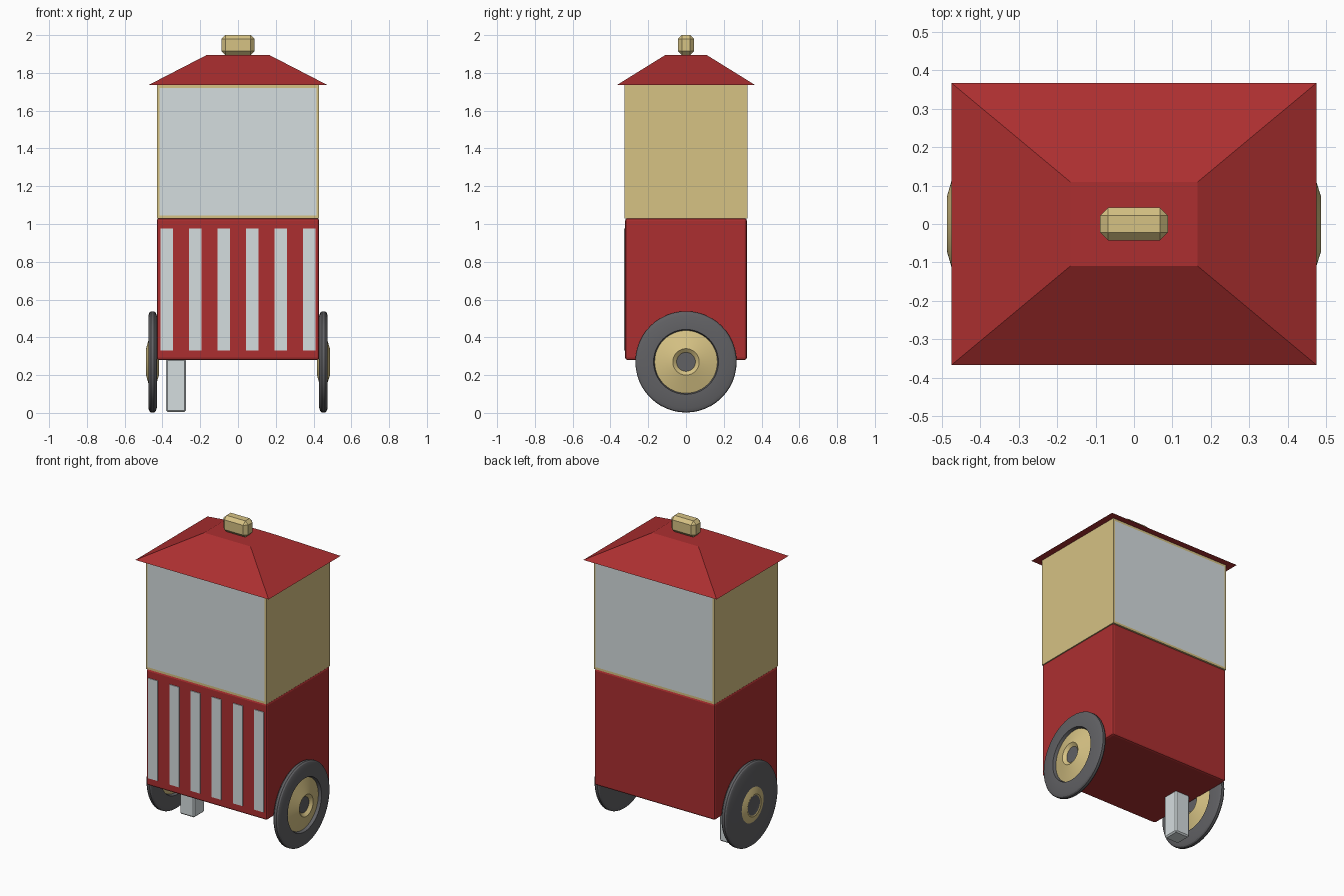
import bpy, bmesh, math
from mathutils import Matrix

if "Cube" in bpy.data.objects:
    bpy.data.objects.remove(bpy.data.objects["Cube"])


def material(name, rgb):
    m = bpy.data.materials.new(name)
    lin = [((c / 255 + 0.055) / 1.055) ** 2.4 for c in rgb]
    m.diffuse_color = (*lin, 1)
    m.use_nodes = True
    m.node_tree.nodes["Principled BSDF"].inputs["Base Color"].default_value = m.diffuse_color
    return m


RED = material("red paint", (172, 47, 48))
GOLD = material("warm gold", (214, 194, 132))
PALE = material("pale grey", (213, 221, 223))
RUBBER = material("dark rubber", (97, 97, 100))


def finish(name, bm, mats, smooth=False):
    bmesh.ops.recalc_face_normals(bm, faces=bm.faces)
    me = bpy.data.meshes.new(name)
    bm.to_mesh(me)
    bm.free()
    ob = bpy.data.objects.new(name, me)
    bpy.context.collection.objects.link(ob)
    for m in mats:
        me.materials.append(m)
    if smooth:
        bpy.ops.object.select_all(action='DESELECT')
        ob.select_set(True)
        bpy.context.view_layer.objects.active = ob
        bpy.ops.object.shade_smooth_by_angle(angle=math.radians(30))
    return ob


def box_mesh(lo, hi):
    bm = bmesh.new()
    size = [b - a for a, b in zip(lo, hi)]
    mid = [(a + b) / 2 for a, b in zip(lo, hi)]
    bmesh.ops.create_cube(bm, size=1, matrix=Matrix.Translation(mid) @ Matrix.Diagonal((*size, 1)))
    return bm


def box(name, lo, hi, mat, bevel=0, segments=1):
    bm = box_mesh(lo, hi)
    if bevel:
        bmesh.ops.bevel(bm, geom=bm.edges[:], offset=bevel, segments=segments,
                        profile=0.5, affect='EDGES')
    return finish(name, bm, [mat])


def lathe(name, profile, x, z, mats, cap_mats=(0, 0), sides=48):
    """Revolve (x, radius) points about the x axis, closing both ends with discs."""
    bm = bmesh.new()
    rings = []
    for px, r in profile:
        rings.append([bm.verts.new((x + px, r * math.cos(a), z + r * math.sin(a)))
                      for a in (2 * math.pi * i / sides for i in range(sides))])
    for a, b in zip(rings, rings[1:]):
        for i in range(sides):
            j = (i + 1) % sides
            bm.faces.new((a[i], a[j], b[j], b[i]))
    for ring, index in zip((rings[0], rings[-1]), cap_mats):
        bm.faces.new(ring).material_index = index
    return finish(name, bm, mats, smooth=True)


# Lower cabinet with rounded edges
box("cabinet", (-0.43, -0.322, 0.28), (0.43, 0.322, 1.03), RED, 0.012, 2)

# Painted stripes on the front
for i in range(6):
    cx = (i - 2.5) * 0.151
    box(f"front_stripe_{i + 1}", (cx - 0.034, -0.327, 0.33), (cx + 0.034, -0.319, 0.975), PALE)

# Display case: gold frame, glass panes inset in the front and back
bm = box_mesh((-0.43, -0.325, 1.03), (0.43, 0.325, 1.735))
panes = [f for f in bm.faces if abs(f.normal.y) > 0.9]
bmesh.ops.inset_individual(bm, faces=panes, thickness=0.02)
for f in panes:
    f.material_index = 1
finish("display_case", bm, [GOLD, PALE])

# Hipped roof with a flat top
bm = box_mesh((-0.475, -0.367, 1.735), (0.475, 0.367, 1.895))
for v in bm.verts:
    if v.co.z > 1.8:
        v.co.x = math.copysign(0.165, v.co.x)
        v.co.y = math.copysign(0.109, v.co.y)
finish("roof", bm, [RED])

# Chamfered roof knob
box("roof_knob", (-0.088, -0.043, 1.895), (0.088, 0.043, 2.0), GOLD, 0.021)

# Support leg
box("support_leg", (-0.38, -0.053, 0.005), (-0.275, 0.053, 0.285), PALE, 0.008)

# Wheels, both facing the same way: dished on one side, closed on the other
TYRE = [(-0.0225, 0.09), (-0.0225, 0.245), (-0.016, 0.262), (-0.008, 0.268),
        (0.008, 0.268), (0.016, 0.262), (0.0225, 0.245), (0.0225, 0.172), (0.003, 0.166)]
HUB = [(-0.031, 0.062), (-0.0345, 0.07), (-0.0205, 0.118), (0.004, 0.166),
       (0.0345, 0.07), (0.018, 0.05)]
for side, x in (("left", -0.4525), ("right", 0.4525)):
    lathe(f"{side}_tyre", TYRE, x, 0.27, [RUBBER])
    lathe(f"{side}_hub", HUB, x, 0.27, [GOLD, RUBBER], cap_mats=(1, 1))
